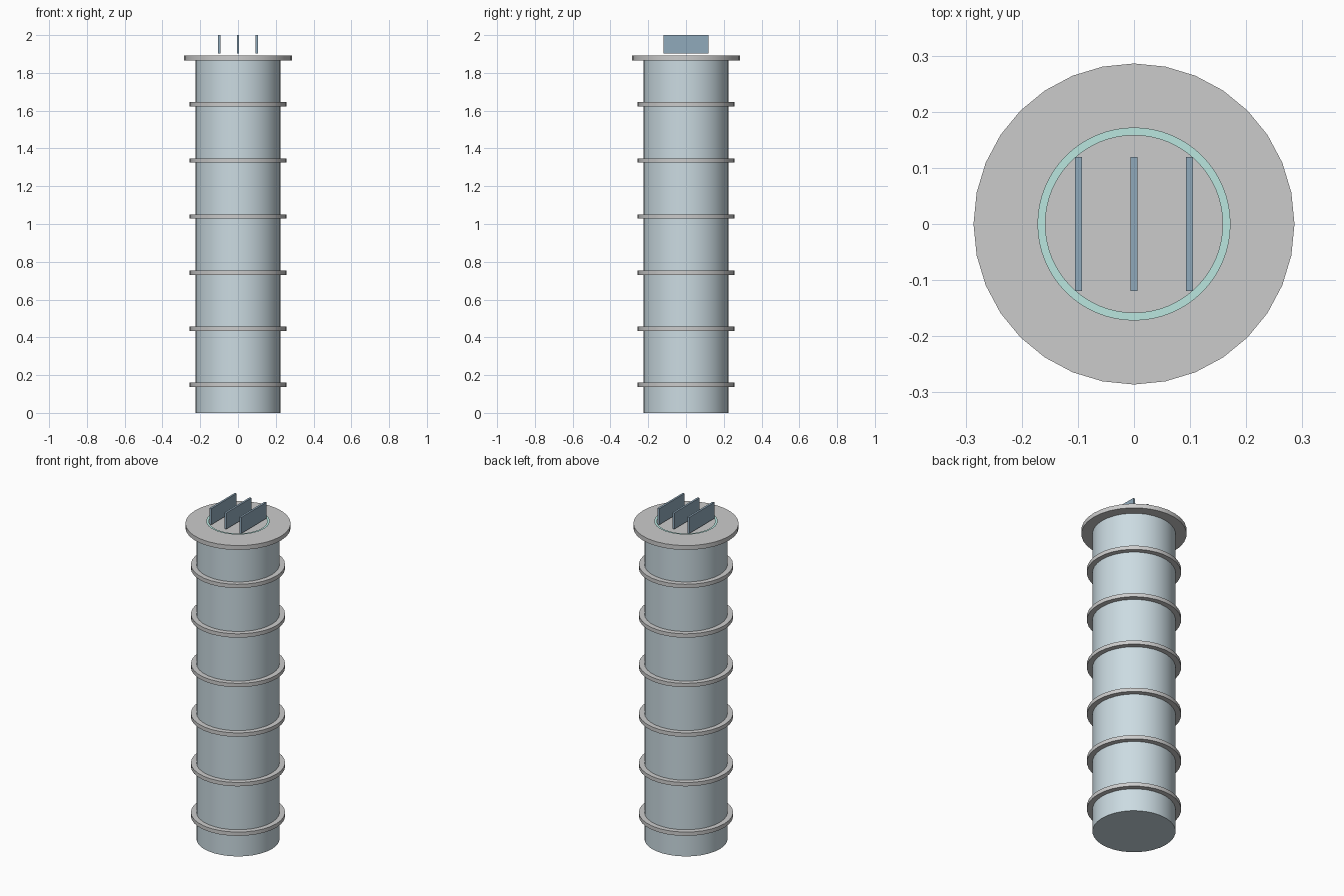
import bpy, bmesh, math

if "Cube" in bpy.data.objects:
    bpy.data.objects.remove(bpy.data.objects["Cube"])


def material(name, rgb):
    m = bpy.data.materials.new(name)
    m.diffuse_color = (*rgb, 1.0)
    m.use_nodes = True
    m.node_tree.nodes["Principled BSDF"].inputs["Base Color"].default_value = m.diffuse_color
    return m


def finish(obj, name, mat=None, smooth=False):
    obj.name = name
    if mat:
        obj.data.materials.append(mat)
    if smooth:
        bpy.ops.object.shade_smooth_by_angle(angle=math.radians(30))
    return obj


def cylinder(name, radius, z0, z1, mat=None):
    bpy.ops.mesh.primitive_cylinder_add(vertices=32, radius=radius, depth=z1 - z0,
                                        location=(0, 0, (z0 + z1) / 2))
    return finish(bpy.context.object, name, mat, True)


def box(name, size, centre, mat=None):
    bpy.ops.mesh.primitive_cube_add(size=1, location=centre)
    obj = bpy.context.object
    obj.scale = size
    bpy.ops.object.transform_apply(location=False, rotation=False, scale=True)
    return finish(obj, name, mat)


def flat_ring(name, inner, outer, z, mat, sides=64):
    bm = bmesh.new()
    loops = [[bm.verts.new((r * math.cos(2 * math.pi * i / sides),
                            r * math.sin(2 * math.pi * i / sides), z))
              for i in range(sides)] for r in (inner, outer)]
    a, b = loops
    for i in range(sides):
        j = (i + 1) % sides
        bm.faces.new((a[i], b[i], b[j], a[j]))
    mesh = bpy.data.meshes.new(name)
    bm.to_mesh(mesh)
    bm.free()
    obj = bpy.data.objects.new(name, mesh)
    bpy.context.collection.objects.link(obj)
    return finish(obj, name, mat)


steel_blue = material("pale_blue_steel", (0.60, 0.71, 0.76))
teal = material("teal_glow", (0.49, 0.79, 0.74))
navy = material("dark_blue", (0.28, 0.40, 0.50))

# Main column
cylinder("column_body", 0.226, 0.0, 1.881, steel_blue)

# Evenly spaced reinforcing bands
for i in range(6):
    z = 0.1485 + i * 0.297
    cylinder(f"band_{i + 1}", 0.256, z - 0.0115, z + 0.0115)

# Top flange
cylinder("top_flange", 0.286, 1.865, 1.891)

# Thin marker ring hovering just above the flange
flat_ring("marker_ring", 0.158, 0.172, 1.904, teal)

# Three upright fins
for i, x in enumerate((-0.099, 0.0, 0.099)):
    box(f"fin_{i + 1}", (0.012, 0.238, 0.097), (x, 0, 1.9515), navy)
